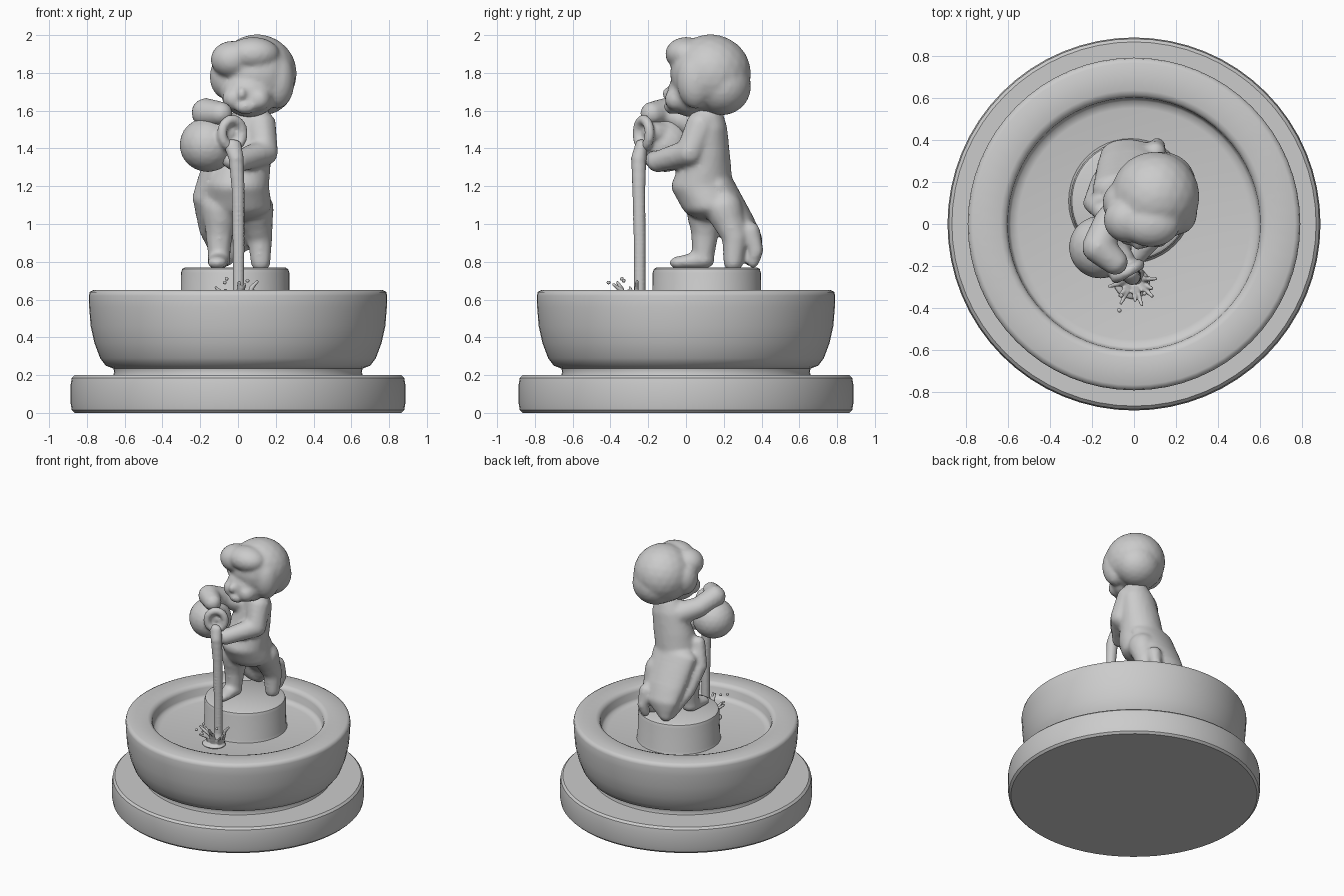
import bpy, bmesh, math, random
from mathutils import Vector, Matrix

if "Cube" in bpy.data.objects:
    bpy.data.objects.remove(bpy.data.objects["Cube"])

random.seed(4)


def finish(bm, name):
    bmesh.ops.recalc_face_normals(bm, faces=bm.faces)
    me = bpy.data.meshes.new(name)
    bm.to_mesh(me)
    bm.free()
    ob = bpy.data.objects.new(name, me)
    bpy.context.collection.objects.link(ob)
    return ob


def lathe(name, profile, center=(0, 0), sides=64, angle=35):
    bm = bmesh.new()
    vs = [bm.verts.new((r, 0, z)) for r, z in profile]
    es = [bm.edges.new(p) for p in zip(vs, vs[1:])]
    bmesh.ops.spin(bm, geom=vs + es, cent=(0, 0, 0), axis=(0, 0, 1),
                   angle=2 * math.pi, steps=sides, use_merge=True)
    bmesh.ops.remove_doubles(bm, verts=bm.verts, dist=1e-4)
    bmesh.ops.translate(bm, verts=bm.verts, vec=(*center, 0))
    ob = finish(bm, name)
    bpy.context.view_layer.objects.active = ob
    ob.select_set(True)
    bpy.ops.object.shade_smooth_by_angle(angle=math.radians(angle))
    ob.select_set(False)
    return ob


def blob(bm, s):
    """Ellipsoid from (x, y, z, r) or (x, y, z, rx, ry, rz)."""
    r = s[3:6] if len(s) == 6 else (s[3],) * 3
    m = Matrix.Translation(s[:3]) @ Matrix.Diagonal((*r, 1))
    bmesh.ops.create_icosphere(bm, subdivisions=3 if max(r) > .09 else 2,
                               radius=1, matrix=m)


def sweep(bm, stops, steps=6):
    """Ellipsoids blended along a path of stops."""
    stops = [tuple(s) if len(s) == 6 else tuple(s) + (s[3],) * 2 for s in stops]
    for a, b in zip(stops, stops[1:]):
        for i in range(steps):
            blob(bm, Vector(a).lerp(Vector(b), i / steps)[:])
    blob(bm, stops[-1])


def sculpt(bm, name, voxel, smooth):
    """Fuse overlapping volumes into one smooth skin."""
    ob = finish(bm, name)
    m = ob.modifiers.new("fuse", 'REMESH')
    m.mode, m.voxel_size, m.use_smooth_shade = 'VOXEL', voxel, True
    s = ob.modifiers.new("soften", 'SMOOTH')
    s.factor, s.iterations = .5, smooth
    return ob


# Stepped base, neck and basin with recessed water floor
lathe("base_disc", [(0, 0), (.865, 0), (.88, .015), (.886, .05), (.886, .15),
                    (.88, .185), (.865, .2), (0, .2)])
lathe("basin", [(0, .19), (.665, .19), (.655, .215), (.66, .235), (.70, .25),
                (.73, .29), (.76, .37), (.78, .46), (.788, .56), (.79, .62),
                (.785, .64), (.765, .65), (.635, .65), (.612, .642), (.6, .62),
                (.597, .57), (.585, .55), (.55, .542), (0, .54)], angle=50)
lathe("pedestal", [(0, .53), (.3, .53), (.289, .56), (.287, .74), (.28, .762),
                   (.265, .77), (0, .77)], (-.015, .11), 48)

# Figure body: torso, drape, legs and arms
bm = bmesh.new()
sweep(bm, [(.08, .11, 1.6, .08, .08, .06), (.06, .12, 1.5, .13, .1, .08),
           (.03, .11, 1.36, .15, .125, .08), (0, .085, 1.2, .165, .165, .09),
           (.005, .13, 1.1, .175, .155, .08)])
sweep(bm, [(-.02, .17, 1.2, .18, .09, .08), (-.02, .27, 1.02, .16, .09, .07),
           (-.03, .335, .92, .13, .07, .06), (-.07, .35, .82, .055, .045, .05)])
sweep(bm, [(-.15, .06, 1.29, .05), (-.195, .1, 1.14, .05),
           (-.165, .2, .97, .045), (-.1, .32, .82, .035)])
# front leg and foot
sweep(bm, [(-.09, .1, 1.08, .1), (-.1, .1, .95, .075), (-.1, .09, .82, .06)])
sweep(bm, [(-.1, .09, .81, .065, .065, .05), (-.11, -.04, .795, .055, .05, .035)])
# trailing leg and lifted heel
sweep(bm, [(.09, .2, 1.08, .1), (.115, .26, .93, .07), (.12, .25, .8, .055)])
sweep(bm, [(.1, .34, .96, .055), (.11, .37, .86, .042), (.1, .355, .8, .035)])
# arms: one cradling the jug from below, one over its top
sweep(bm, [(.12, .08, 1.52, .085), (.14, .02, 1.38, .075), (0, -.15, 1.33, .06),
           (-.04, -.17, 1.34, .05)])
sweep(bm, [(-.02, .1, 1.5, .085), (-.12, .01, 1.54, .075),
           (-.17, -.11, 1.59, .08), (-.09, -.18, 1.585, .065)])
sculpt(bm, "figure_body", .014, 6)

# Head: face, cheeks, nose and a thick cap of hair
bm = bmesh.new()
blob(bm, (.06, .03, 1.69, .15, .13, .125))
blob(bm, (.1, .13, 1.795, .212, .215, .21))
blob(bm, (.13, .19, 1.73, .165, .155, .155))
blob(bm, (-.03, .02, 1.87, .115, .11, .1))
blob(bm, (.08, 0, 1.9, .14, .11, .09))
blob(bm, (.21, .05, 1.76, .09, .1, .15))
blob(bm, (-.06, .1, 1.78, .09, .1, .12))
blob(bm, (-.02, -.04, 1.665, .065))
blob(bm, (.11, -.05, 1.66, .065))
blob(bm, (.04, -.07, 1.62, .06, .05, .04))
blob(bm, (.02, -.1, 1.69, .026, .026, .035))
sculpt(bm, "figure_head", .013, 5)

# Jug: round belly, neck and ring mouth
bm = bmesh.new()
blob(bm, (-.16, -.11, 1.42, .15, .15, .145))
sweep(bm, [(-.12, -.11, 1.46, .09), (-.06, -.17, 1.48, .065)])
mouth = Vector((-.03, -.225, 1.48))
side = Vector((.86, .5, 0))
ring = []
for i in range(21):
    a = 2 * math.pi * i / 20
    p = mouth + side * .064 * math.cos(a) + Vector((0, 0, .072 * math.sin(a)))
    ring.append((*p, .028))
sweep(bm, ring, 2)
sculpt(bm, "jug", .011, 4)

# Pouring stream
bm = bmesh.new()
sweep(bm, [(-.03, -.235, 1.42, .05, .035, .03), (-.01, -.25, 1.35, .042, .042, .03),
           (0, -.25, 1.2, .037), (.003, -.245, .9, .034), (.003, -.245, .62, .033),
           (.003, -.245, .55, .05, .05, .03)], 12)
sculpt(bm, "water_stream", .01, 3)

# Ragged splash around the foot of the stream
bm = bmesh.new()
for i in range(9):
    a = math.radians(180 + 22 * i + random.uniform(-8, 8))
    d = Vector((math.cos(a), math.sin(a), 0))
    o = Vector((0, -.265, .55))
    h = random.uniform(.62, .69)
    mid = o + d * random.uniform(.06, .08)
    end = o + d * random.uniform(.09, .13)
    sweep(bm, [(*(o + d * .04), .02), (mid.x, mid.y, h - .02, .013),
               (end.x, end.y, h + .015, .009)], 7)
blob(bm, (-.01, -.28, .55, .09, .08, .02))
for x, y, z in [(-.07, -.41, .69), (.05, -.33, .7), (-.06, -.34, .71)]:
    blob(bm, (x, y, z, .012))
sculpt(bm, "splash", .006, 2)
